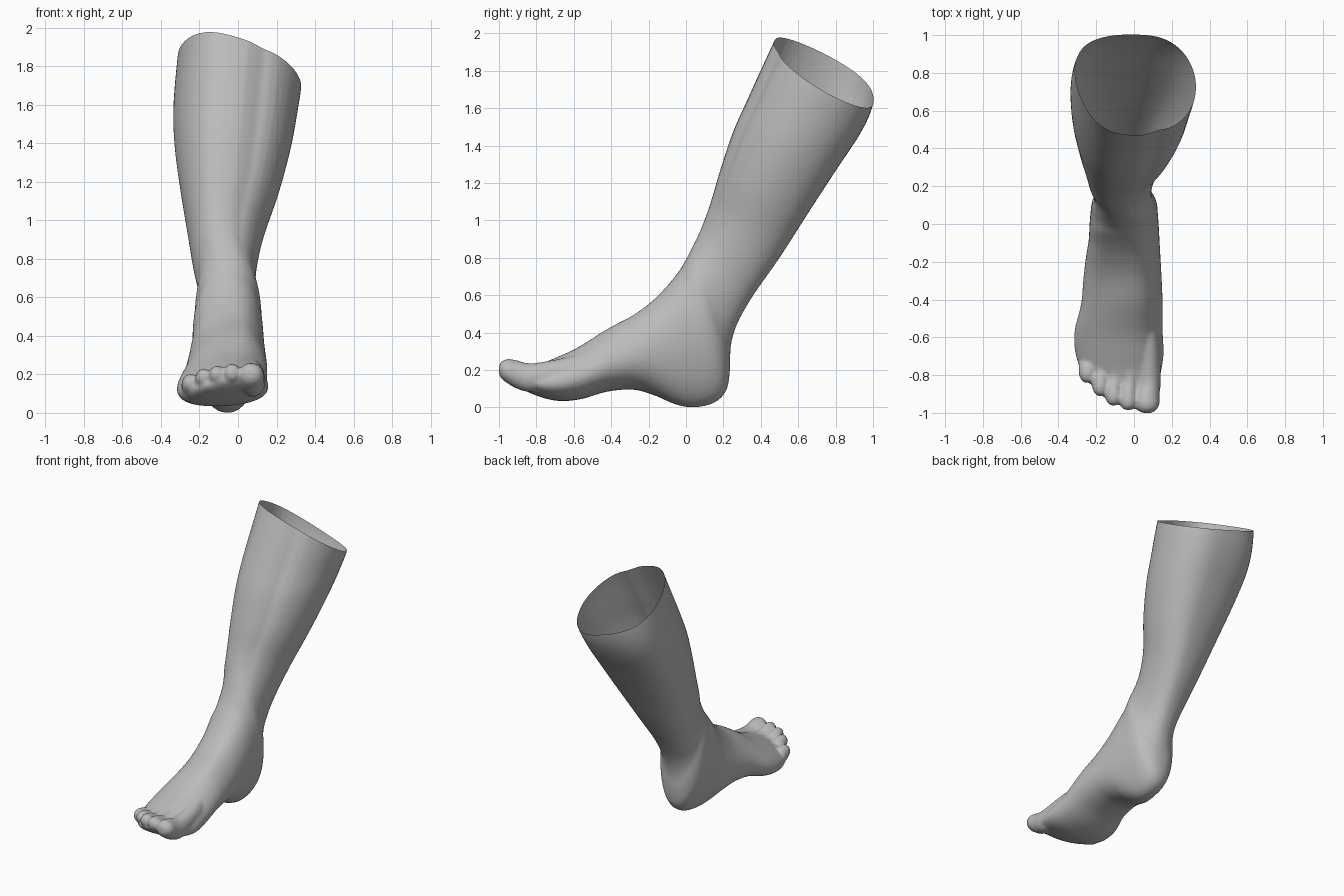
import bpy, bmesh, math
from mathutils import Vector

cube = bpy.data.objects.get("Cube")
if cube:
    bpy.data.objects.remove(cube, do_unlink=True)

SIDES = 48

# Limb sections: front y, front z, back y, back z, outer x, inner x
SECTIONS = [
    (-.955, .215, -.955, .155, -.08, .10),
    (-.90, .205, -.90, .11, -.17, .12),
    (-.80, .225, -.79, .06, -.255, .14),
    (-.70, .265, -.68, .035, -.295, .155),
    (-.58, .32, -.56, .045, -.30, .15),
    (-.42, .42, -.42, .085, -.265, .15),
    (-.28, .495, -.28, .095, -.255, .145),
    (-.18, .57, -.17, .065, -.25, .14),
    (-.11, .64, -.06, .018, -.24, .135),
    (-.06, .70, .04, 0, -.235, .13),
    (-.03, .74, .15, .025, -.23, .125),
    (-.01, .775, .215, .09, -.225, .122),
    (.01, .81, .235, .2, -.22, .115),
    (.03, .85, .24, .33, -.21, .10),
    (.06, .91, .275, .45, -.212, .092),
    (.09, .98, .36, .6, -.235, .10),
    (.13, 1.09, .5, .8, -.26, .135),
    (.18, 1.26, .66, 1.05, -.295, .21),
    (.25, 1.47, .81, 1.28, -.325, .27),
    (.33, 1.65, .935, 1.47, -.335, .305),
    (.43, 1.87, 1.0, 1.62, -.325, .33),
    (.56, 2.15, 1.03, 1.82, -.30, .33),
]

# Toes: base x, tip x, tip y, tip z, half width, half height
TOES = [
    (.08, .068, -1.0, .20, .068, .064),
    (-.02, -.03, -.985, .207, .048, .053),
    (-.10, -.108, -.96, .20, .046, .05),
    (-.175, -.178, -.91, .185, .044, .05),
    (-.245, -.245, -.84, .155, .048, .052),
]


def smooth(t, start, end):
    t = min(max((t - start) / (end - start), 0), 1)
    return t * t * (3 - 2 * t)


def catmull(keys, steps):
    """Smooth in-between rows for a list of number tuples."""
    rows = []
    for i in range(len(keys) - 1):
        a, b = keys[max(i - 1, 0)], keys[i]
        c, d = keys[i + 1], keys[min(i + 2, len(keys) - 1)]
        for s in range(steps):
            t = s / steps
            rows.append([q + t / 2 * (r - p + t * (2 * p - 5 * q + 4 * r - e
                         + t * (3 * (q - r) + e - p)))
                         for p, q, r, e in zip(a, b, c, d)])
    rows.append(list(keys[-1]))
    return rows


def loft(bm, rings):
    """Closed skin over a list of rings."""
    loops = [[bm.verts.new(p) for p in ring] for ring in rings]
    for lower, upper in zip(loops, loops[1:]):
        for i in range(len(lower)):
            j = (i + 1) % len(lower)
            bm.faces.new((lower[i], lower[j], upper[j], upper[i]))
    bm.faces.new(loops[0][::-1])
    bm.faces.new(loops[-1])


def limb_ring(row, t):
    """Section from front to back; t runs from the toes to the knee."""
    yf, zf, yb, zb, xl, xr = row
    heel, leg = smooth(t, .25, .45), smooth(t, .55, .9)
    front, back = Vector((0, yf, zf)), Vector((0, yb, zb))
    middle, half = (front + back) / 2, (front - back) / 2
    centre, width = (xl + xr) / 2, (xr - xl) / 2
    skew = .05 * (1 - heel) - .06 * leg
    low = .25 * (1 - heel) - .13 * heel * (1 - leg)
    ring = []
    for i in range(SIDES):
        a = math.tau * i / SIDES
        c, s = math.cos(a), math.sin(a)
        side = math.copysign(abs(s) ** .9, s) * (1 - low * c)
        # hollow beside the shin bone
        dent = 1 - .05 * leg * math.exp(-((a - .5) / .15) ** 2)
        # outer calf sits further back
        lag = .3 * leg * s * s if s < 0 else 0
        p = middle + half * (c * dent - lag)
        p.x = centre + width * side * dent + skew * c * (1 - abs(s) * .5)
        ring.append(p)
    return ring


def toe_rings(base_x, tip_x, tip_y, tip_z, wide, high):
    """Toe from a buried root, over a low middle, to an upturned round tip."""
    length = -.62 - tip_y
    keys = [(base_x * .7, -.48, tip_z + .035, wide * .5, high),
            (base_x * .95, -.62, tip_z - .005, wide * .85, high * 1.2),
            (base_x, tip_y + length * .48, tip_z - .04, wide * .92, high * 1.2),
            (tip_x, tip_y + .10, tip_z - .025, wide, high * 1.2),
            (tip_x, tip_y + .05, tip_z - .007, wide, high * 1.05),
            (tip_x, tip_y + .015, tip_z, wide * .75, high * .75),
            (tip_x, tip_y, tip_z, wide * .35, high * .35)]
    for x, y, z, w, h in catmull(keys, 4):
        yield [(x + w * math.cos(math.tau * i / 20), y,
                z + h * math.sin(math.tau * i / 20)) for i in range(20)]


# Foot and lower leg
bm = bmesh.new()
rows = catmull(SECTIONS, 5)
loft(bm, [limb_ring(row, i / len(rows)) for i, row in enumerate(rows)])
for toe in TOES:
    loft(bm, list(toe_rings(*toe)))
bmesh.ops.recalc_face_normals(bm, faces=bm.faces)
mesh = bpy.data.meshes.new("lower_leg_and_foot")
bm.to_mesh(mesh)
bm.free()
limb = bpy.data.objects.new("lower_leg_and_foot", mesh)
bpy.context.collection.objects.link(limb)

# Fuse the toes into the foot and soften the joins
bpy.context.view_layer.objects.active = limb
limb.select_set(True)
remesh = limb.modifiers.new("fuse", 'REMESH')
remesh.mode = 'VOXEL'
remesh.voxel_size = .01
soften = limb.modifiers.new("soften", 'SMOOTH')
soften.factor = .5
soften.iterations = 6
for name in ("fuse", "soften"):
    bpy.ops.object.modifier_apply(modifier=name)

# Open the leg at a slanted rim
bm = bmesh.new()
bm.from_mesh(limb.data)
bmesh.ops.bisect_plane(bm, geom=bm.verts[:] + bm.edges[:] + bm.faces[:],
                       plane_co=(0, .47, 1.95), plane_no=(.32, .58, 1),
                       clear_outer=True)
bm.to_mesh(limb.data)
bm.free()

# Plain grey skin
skin = bpy.data.materials.new("plain_grey")
skin.use_nodes = True
grey = (.5, .5, .5, 1)
skin.diffuse_color = grey
shader = skin.node_tree.nodes["Principled BSDF"]
shader.inputs["Base Color"].default_value = grey
limb.data.materials.clear()
limb.data.materials.append(skin)
bpy.ops.object.shade_smooth()
